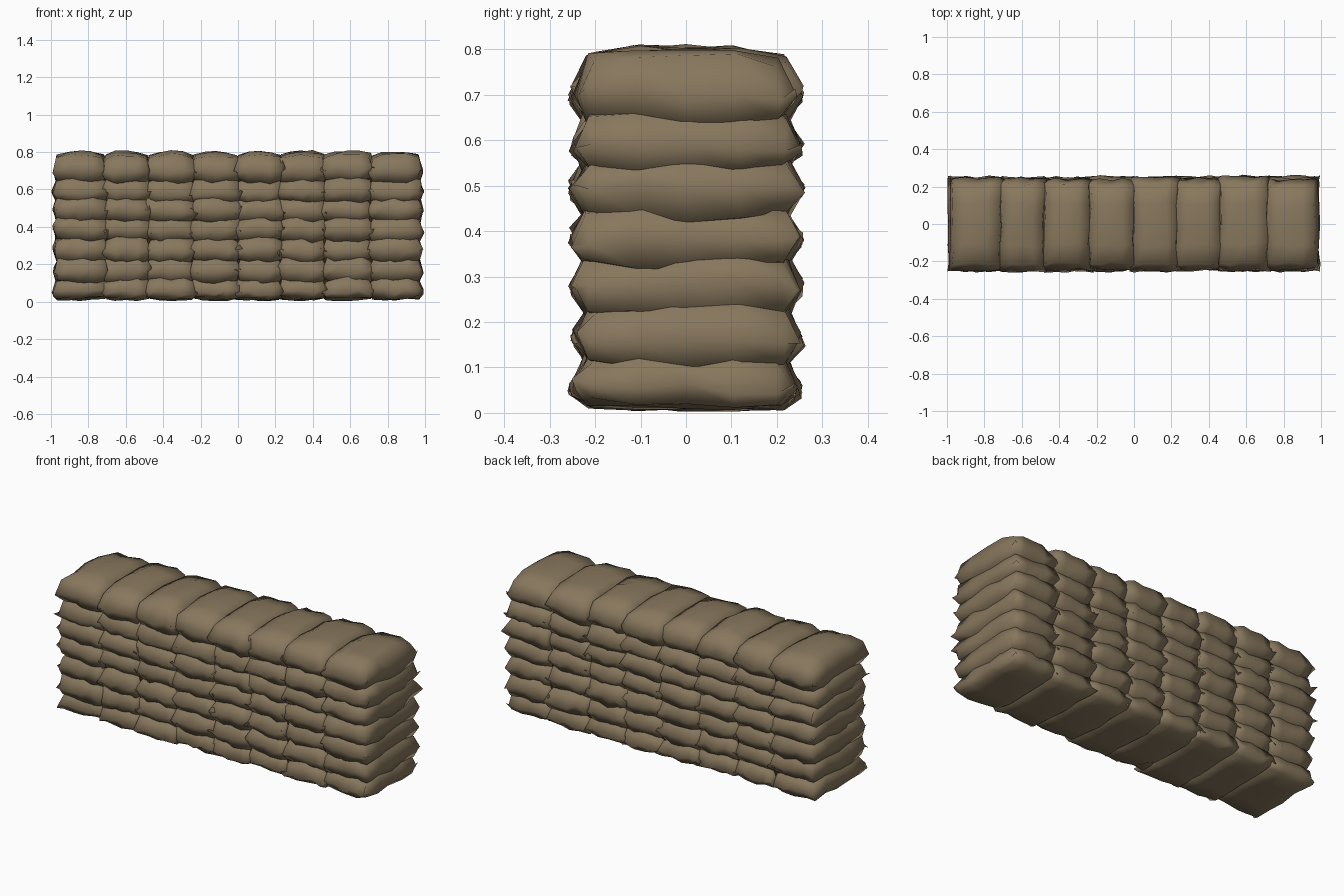
import bpy, bmesh, math, random
from mathutils import Vector, Matrix

if "Cube" in bpy.data.objects:
    bpy.data.objects.remove(bpy.data.objects["Cube"])

random.seed(7)


def material(name, rgb):
    m = bpy.data.materials.new(name)
    m.diffuse_color = (*rgb, 1)
    m.use_nodes = True
    m.node_tree.nodes["Principled BSDF"].inputs["Base Color"].default_value = m.diffuse_color
    return m


burlap = material("burlap_brown", (0.245, 0.185, 0.110))
shadow = material("dark_brown_gap", (0.045, 0.020, 0.004))

# Pillow profile: position across the bag (0 centre, 1 seam) and fullness
STOPS = [(-1, 0), (-.86, .80), (-.45, .96), (0, 1), (.45, .96), (.86, .80), (1, 0)]
ROW_EDGES = [0.008, 0.115, 0.225, 0.335, 0.44, 0.545, 0.65, 0.80]
ROW_SEAMS = [0.05, 0.165, 0.275, 0.385, 0.49, 0.585, 0.70]
COL_EDGES = [-0.972, -.71, -.48, -.24, 0, .23, .46, .71, .972]


def jitter(a):
    return random.uniform(-a, a)


def sandbag(name, x0, x1, z0, zs, z1):
    """Pillow with a thin seam all round, lying across the wall."""
    bm = bmesh.new()
    cx, hx, hy = (x0 + x1) / 2, (x1 - x0) / 2 + 0.016, 0.246 + jitter(.006)
    grid = {}
    for side, h in ((1, z1 - zs), (-1, zs - z0)):
        for i, (u, fu) in enumerate(STOPS):
            for j, (v, fv) in enumerate(STOPS):
                seam = fu * fv == 0
                if seam and side < 0:
                    grid[side, i, j] = grid[1, i, j]
                    continue
                z = side * h * fu * fv
                if not seam:
                    z += jitter(.008)
                # seam wanders up and down, surface wrinkles a little
                p = Vector((hx * u + jitter(.008), hy * v + jitter(.009),
                            z + (jitter(.016) if seam else 0)))
                grid[side, i, j] = bm.verts.new(p)
    n = len(STOPS) - 1
    for side in (1, -1):
        for i in range(n):
            for j in range(n):
                q = [grid[side, i, j], grid[side, i + 1, j],
                     grid[side, i + 1, j + 1], grid[side, i, j + 1]]
                bm.faces.new(q if side > 0 else q[::-1])
    tilt = Matrix.Rotation(jitter(.04), 4, 'Y') @ Matrix.Rotation(jitter(.015), 4, 'X')
    bm.transform(Matrix.Translation((cx, jitter(.005), zs)) @ tilt)
    for vert in bm.verts:
        vert.co.z = max(vert.co.z, 0.003)
        vert.co.x = max(-1, min(1, vert.co.x))
    for face in bm.faces:
        face.smooth = True
    me = bpy.data.meshes.new(name)
    bm.to_mesh(me)
    bm.free()
    me.materials.append(burlap)
    ob = bpy.data.objects.new(name, me)
    bpy.context.collection.objects.link(ob)


# Stacked courses of bags, each squashed into its neighbours
for r, seam in enumerate(ROW_SEAMS):
    for c in range(len(COL_EDGES) - 1):
        low = ROW_EDGES[r] - (0.030 if r else 0)
        high = ROW_EDGES[r + 1] + (0.030 if r < 6 else 0.006)
        sandbag(f"sandbag_{r + 1}_{c + 1}", COL_EDGES[c] + jitter(.004),
                COL_EDGES[c + 1] + jitter(.004), low, seam + jitter(.006), high)

# Dark core seen through the gaps between bags
bpy.ops.mesh.primitive_cube_add(size=1, location=(0, 0, 0.385))
core = bpy.context.object
core.name = "dark_core"
core.scale = (1.86, 0.405, 0.64)
core.data.materials.append(shadow)
